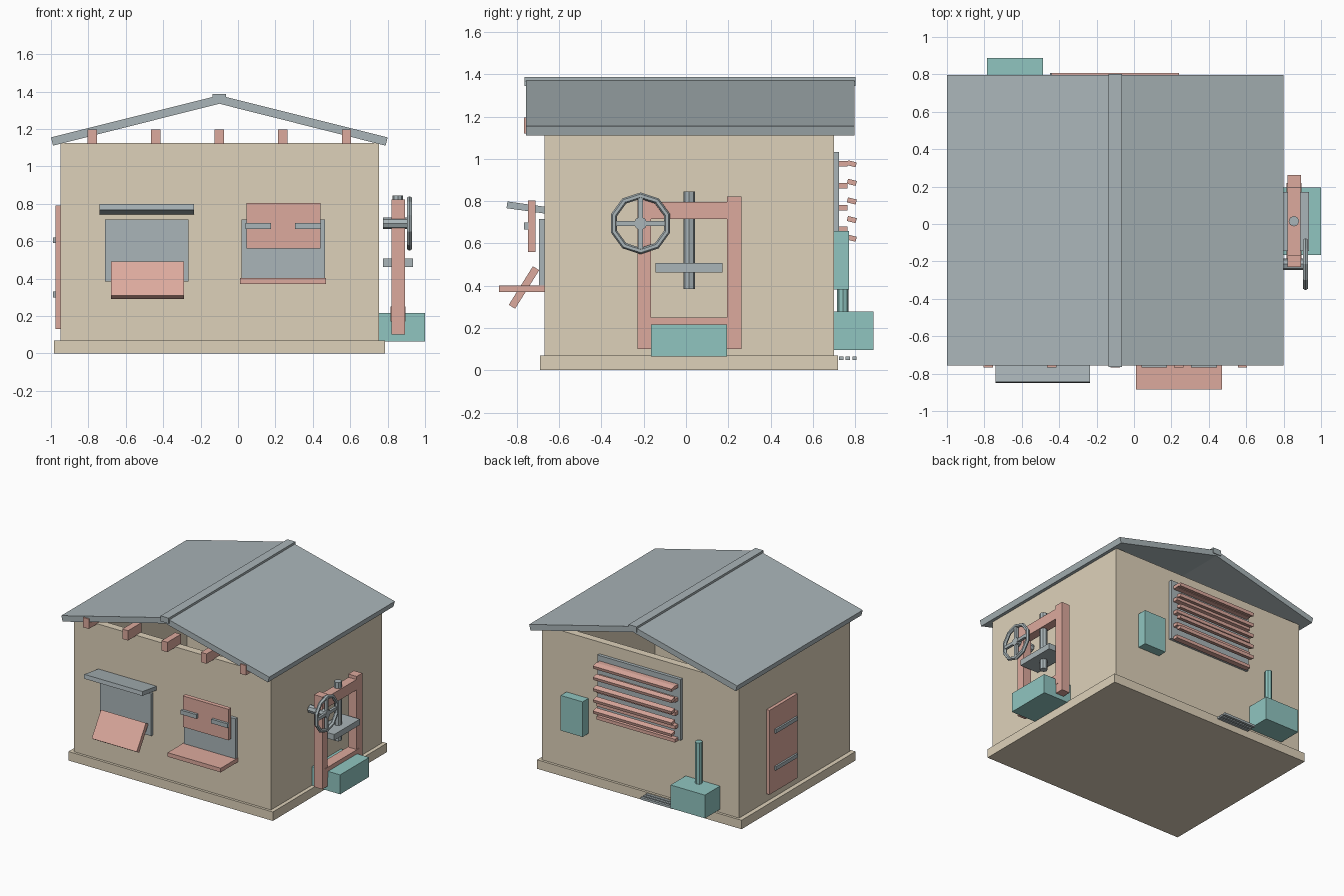
import bpy, bmesh
from math import radians, pi, atan
from mathutils import Matrix

if "Cube" in bpy.data.objects:
    bpy.data.objects.remove(bpy.data.objects["Cube"])


def mat(name, rgb):
    m = bpy.data.materials.new(name)
    m.diffuse_color = (*rgb, 1)
    m.use_nodes = True
    m.node_tree.nodes["Principled BSDF"].inputs["Base Color"].default_value = m.diffuse_color
    return m


TAN = mat("plaster", (0.73, 0.64, 0.49))
GREY = mat("slate", (0.40, 0.46, 0.48))
RED = mat("painted_wood", (0.72, 0.40, 0.34))
TEAL = mat("teal_metal", (0.28, 0.56, 0.53))


def box(name, m, x, y, z, rx=0.0):
    """Box from (min, max) ranges, tilted about its own centre along x."""
    bm = bmesh.new()
    bmesh.ops.create_cube(bm, size=1)
    bmesh.ops.scale(bm, vec=[r[1] - r[0] for r in (x, y, z)], verts=bm.verts)
    ob = finish(name, m, bm)
    ob.location = [(r[0] + r[1]) / 2 for r in (x, y, z)]
    ob.rotation_euler.x = radians(rx)
    return ob


def finish(name, m, bm):
    bmesh.ops.recalc_face_normals(bm, faces=bm.faces)
    me = bpy.data.meshes.new(name)
    bm.to_mesh(me)
    bm.free()
    me.materials.append(m)
    ob = bpy.data.objects.new(name, me)
    bpy.context.collection.objects.link(ob)
    return ob


def rod(name, m, centre, r, length, sides=8, along_x=False):
    bm = bmesh.new()
    bmesh.ops.create_cone(bm, cap_ends=True, segments=sides, radius1=r, radius2=r, depth=length)
    if along_x:
        bmesh.ops.rotate(bm, verts=bm.verts, matrix=Matrix.Rotation(pi / 2, 3, 'Y'))
    ob = finish(name, m, bm)
    ob.location = centre
    return ob


def extrude_y(name, m, profile, y0, y1):
    bm = bmesh.new()
    f = bm.faces.new([bm.verts.new((x, y0, z)) for x, z in profile])
    ext = bmesh.ops.extrude_face_region(bm, geom=[f])["geom"]
    bmesh.ops.translate(bm, vec=(0, y1 - y0, 0),
                        verts=[v for v in ext if isinstance(v, bmesh.types.BMVert)])
    return finish(name, m, bm)


# Plinth and hollow walls, open at the gables
box("plinth", TAN, (-0.985, 0.785), (-0.69, 0.72), (0, 0.07))
T = 0.06
box("front_wall", TAN, (-0.95, 0.755), (-0.67, -0.67 + T), (0.07, 1.125))
box("back_wall", TAN, (-0.95, 0.755), (0.70 - T, 0.70), (0.07, 1.125))
box("left_wall", TAN, (-0.95, -0.95 + T), (-0.67 + T, 0.70 - T), (0.07, 1.125))
box("right_wall", TAN, (0.755 - T, 0.755), (-0.67 + T, 0.70 - T), (0.07, 1.125))

# Roof slopes, ridge cap and rafter ends
for name, s in (("roof_left", -1), ("roof_right", 1)):
    extrude_y(name, GREY, [(-0.1, 1.38), (-0.1 + s * 0.9, 1.155),
                           (-0.1 + s * 0.889, 1.111), (-0.1, 1.335)], -0.757, 0.797)
box("ridge_cap", GREY, (-0.135, -0.065), (-0.765, 0.803), (1.345, 1.388))
for i in range(5):
    x = -0.78 + 0.34 * i
    box("rafter_end", RED, (x - 0.025, x + 0.025), (-0.767, -0.60), (1.12, 1.197))

# Left front window: panel, awning and dropped shutter
box("left_window", GREY, (-0.71, -0.265), (-0.695, -0.67), (0.385, 0.715))
box("awning", GREY, (-0.74, -0.235), (-0.848, -0.665), (0.754, 0.786), -8)
box("dropped_shutter", RED, (-0.68, -0.29), (-0.874, -0.659), (0.374, 0.409), 58)

# Right front window: panel, counter and strapped board
box("right_window", GREY, (0.02, 0.465), (-0.695, -0.67), (0.385, 0.715))
box("counter", RED, (0.01, 0.47), (-0.885, -0.67), (0.37, 0.402))
box("hanging_board", RED, (0.045, 0.44), (-0.747, -0.713), (0.56, 0.803))
for x in ((0.04, 0.177), (0.305, 0.445)):
    box("board_strap", GREY, x, (-0.767, -0.745), (0.665, 0.698))

# Side door with two straps
box("side_door", RED, (-0.976, -0.95), (0.015, 0.36), (0.13, 0.79))
for z in (0.30, 0.59):
    box("door_strap", GREY, (-0.99, -0.975), (0.03, 0.30), (z, z + 0.03))

# Press frame on the right wall
for y in ((-0.23, -0.165), (0.193, 0.263)):
    box("press_post", RED, (0.82, 0.892), y, (0.10, 0.822))
box("press_top_beam", RED, (0.822, 0.89), (-0.20, 0.22), (0.715, 0.797))
box("press_bottom_rail", RED, (0.815, 0.895), (-0.20, 0.22), (0.17, 0.25))
box("press_plate", GREY, (0.775, 0.935), (-0.145, 0.172), (0.462, 0.508))
rod("press_screw", GREY, (0.855, 0.015, 0.615), 0.028, 0.46)
box("press_trough", TEAL, (0.755, 1.0), (-0.165, 0.195), (0.065, 0.217))

# Hand wheel with axle, hub and crossed spokes
WY, WZ = -0.215, 0.695
rod("wheel_axle", GREY, (0.842, WY, WZ), 0.031, 0.135, 8, True)
rod("wheel_hub", GREY, (0.915, WY, WZ), 0.031, 0.03, 8, True)
bpy.ops.mesh.primitive_torus_add(major_segments=10, minor_segments=6, major_radius=0.131,
                                 minor_radius=0.015, location=(0.917, WY, WZ),
                                 rotation=(0, pi / 2, 0))
wheel = bpy.context.object
wheel.name = "wheel_rim"
wheel.data.materials.append(GREY)
box("wheel_spoke_across", GREY, (0.908, 0.928), (WY - 0.125, WY + 0.125), (WZ - 0.012, WZ + 0.012))
box("wheel_spoke_upright", GREY, (0.908, 0.928), (WY - 0.012, WY + 0.012), (WZ - 0.122, WZ + 0.122))

# Back louvre: backing, fixed slats and tilted outer slats
box("louvre_backing", GREY, (-0.46, 0.26), (0.70, 0.725), (0.555, 1.033))
for i in range(5):
    zi, zo = 0.978 - 0.104 * i, 0.977 - 0.088 * i
    box("louvre_inner_slat", RED, (-0.44, 0.24), (0.722, 0.765), (zi - 0.013, zi + 0.013))
    box("louvre_outer_slat", RED, (-0.44, 0.24), (0.763, 0.806), (zo - 0.012, zo + 0.012), -14)

# Back wall cabinet, pump with pipe and drain bars
box("wall_cabinet", TEAL, (0.355, 0.545), (0.70, 0.772), (0.383, 0.658))
box("pump_box", TEAL, (-0.785, -0.487), (0.70, 0.887), (0.095, 0.277))
rod("pump_pipe", TEAL, (-0.63, 0.742, 0.43), 0.027, 0.34)
for y in (0.735, 0.765, 0.797):
    box("drain_bar", GREY, (-0.45, -0.17), (y - 0.01, y + 0.01), (0.048, 0.066))
